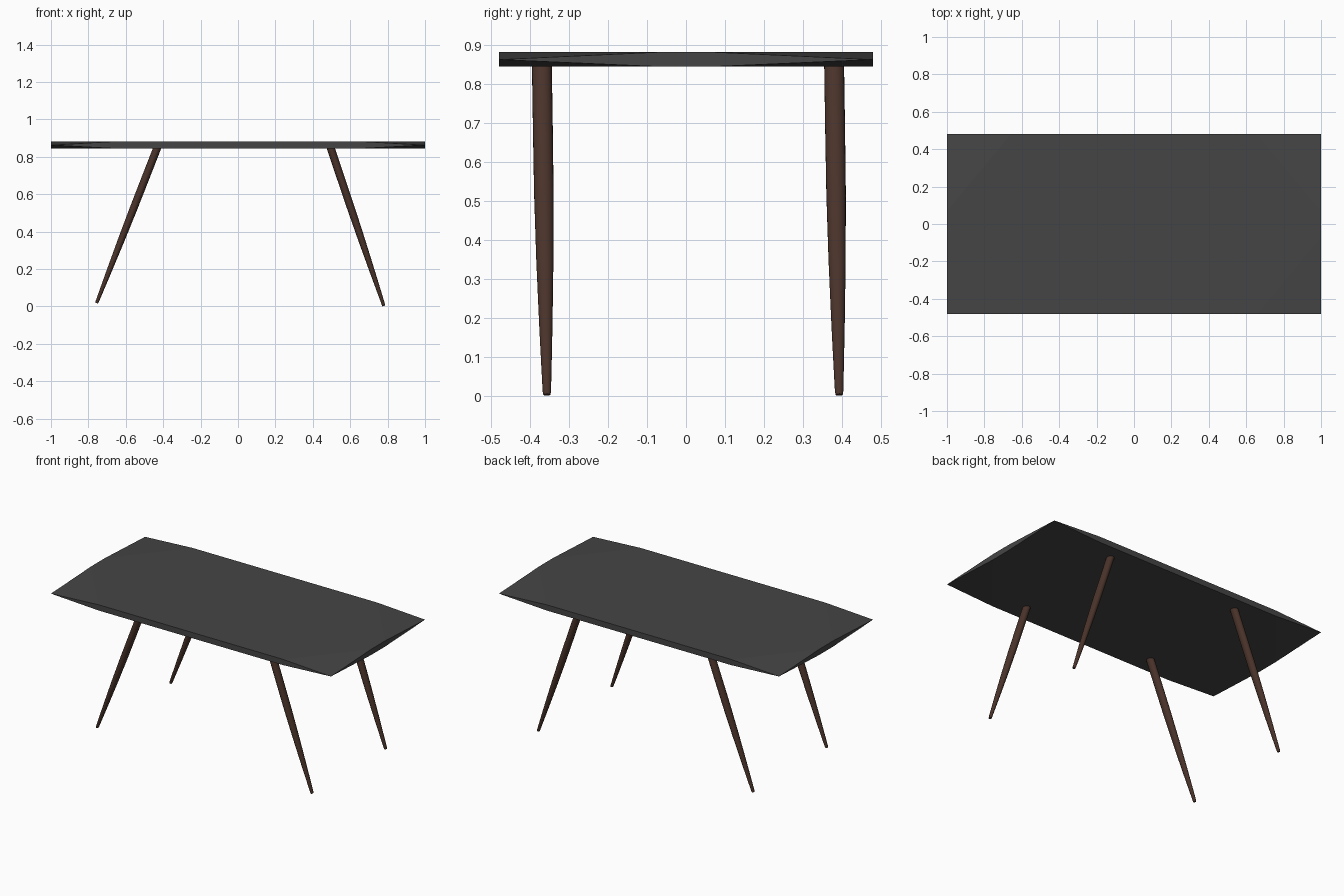
import bpy, bmesh, math
from mathutils import Vector, Matrix

if "Cube" in bpy.data.objects:
    bpy.data.objects.remove(bpy.data.objects["Cube"])


def material(name, rgb):
    m = bpy.data.materials.new(name)
    m.diffuse_color = (*rgb, 1)
    m.use_nodes = True
    m.node_tree.nodes["Principled BSDF"].inputs["Base Color"].default_value = m.diffuse_color
    return m


charcoal = material("charcoal top", (0.06, 0.06, 0.06))
walnut = material("dark walnut", (0.068, 0.033, 0.023))


def finish(bm, name, mat):
    bmesh.ops.recalc_face_normals(bm, faces=bm.faces)
    me = bpy.data.meshes.new(name)
    bm.to_mesh(me)
    bm.free()
    me.materials.append(mat)
    ob = bpy.data.objects.new(name, me)
    bpy.context.collection.objects.link(ob)
    return ob


# Tabletop: flat octagonal panels top and bottom, pinched to a point at each corner
LOW, MID, HIGH = 0.845, 0.863, 0.882
HX, HY, BX, BY = 1.0, 0.48, 0.66, 0.07
bm = bmesh.new()
tips, tops, bottoms = [], [], []
for sx, sy in ((1, 1), (-1, 1), (-1, -1), (1, -1)):
    tips.append(bm.verts.new((sx * HX, sy * HY, MID)))
    pair = [(sx * HX, sy * BY), (sx * BX, sy * HY)]
    if sx * sy < 0:
        pair.reverse()
    tops += [bm.verts.new((x, y, HIGH)) for x, y in pair]
    bottoms += [bm.verts.new((x, y, LOW)) for x, y in pair]
bm.faces.new(tops)
bm.faces.new(bottoms[::-1])
for i in range(4):
    a, b, c = 2 * i, 2 * i + 1, (2 * i + 2) % 8
    t, u = tips[i], tips[(i + 1) % 4]
    bm.faces.new((tops[a], t, tops[b]))          # corner slope above
    bm.faces.new((bottoms[b], t, bottoms[a]))    # corner slope below
    bm.faces.new((tops[b], t, bottoms[b], bottoms[c], u, tops[c]))  # side edge
finish(bm, "tabletop", charcoal)


# Legs: slanted tapered oval rods
PROFILE = ((0, 1.0), (0.2, 1.0), (0.4, 0.98), (0.6, 0.86),
           (0.8, 0.66), (0.93, 0.5), (0.99, 0.42), (1, 0.36))


def leg(name, top, foot, sides=20):
    top, foot = Vector(top), Vector(foot)
    axis = (foot - top).normalized()
    side = Vector((0, 1, 0))
    side = (side - axis * side.dot(axis)).normalized()
    across = axis.cross(side)
    bm = bmesh.new()
    rings = []
    for t, r in PROFILE:
        c = top.lerp(foot, t)
        rings.append([bm.verts.new(c + across * (0.021 * r * math.cos(a)) + side * (0.0255 * r * math.sin(a)))
                      for a in (2 * math.pi * k / sides for k in range(sides))])
    for p, q in zip(rings, rings[1:]):
        for k in range(sides):
            n = (k + 1) % sides
            bm.faces.new((p[k], p[n], q[n], q[k]))
    bm.faces.new(rings[0])
    bm.faces.new(rings[-1][::-1])
    ob = finish(bm, name, walnut)
    bpy.ops.object.select_all(action='DESELECT')
    bpy.context.view_layer.objects.active = ob
    ob.select_set(True)
    bpy.ops.object.shade_smooth_by_angle(angle=math.radians(40))


for label, y in (("front", -0.37), ("back", 0.38)):
    leg(label + "_left_leg", (-0.428, y, 0.858), (-0.756, y + 0.013, 0.018))
    leg(label + "_right_leg", (0.492, y, 0.858), (0.78, y + 0.013, 0.003))
